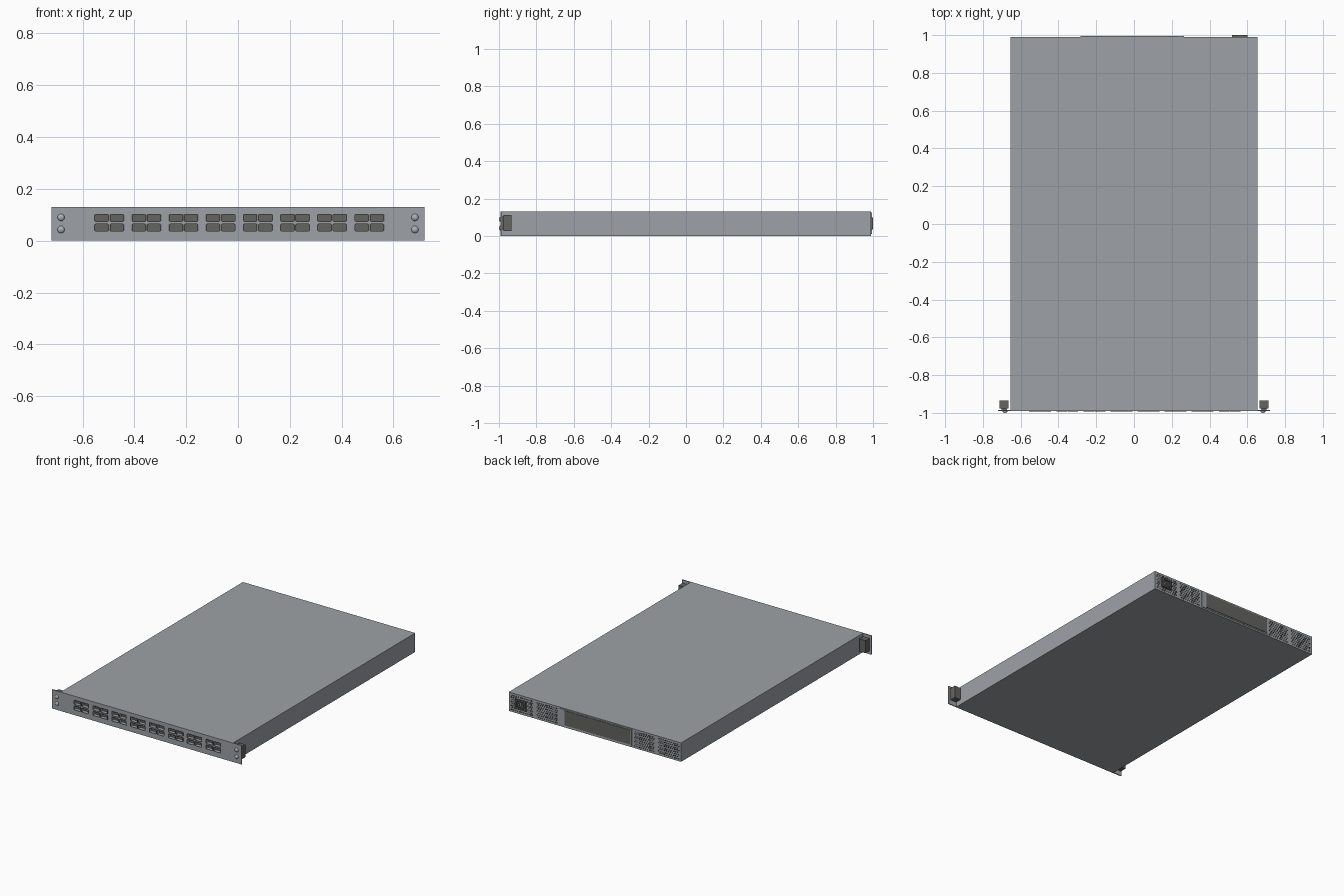
import bpy, bmesh, math
from mathutils import Matrix, Vector

if "Cube" in bpy.data.objects:
    bpy.data.objects.remove(bpy.data.objects["Cube"])


def material(name, rgb):
    m = bpy.data.materials.new(name)
    m.diffuse_color = (*rgb, 1)
    m.use_nodes = True
    m.node_tree.nodes["Principled BSDF"].inputs["Base Color"].default_value = m.diffuse_color
    return m


GREY = material("chassis grey", (0.34, 0.36, 0.385))
DARK = material("dark plastic", (0.125, 0.125, 0.118))
BLACK = material("vent black", (0.06, 0.06, 0.06))
STEEL = material("screw steel", (0.42, 0.43, 0.45))


def finish(bm, name, mat):
    bmesh.ops.recalc_face_normals(bm, faces=bm.faces)
    me = bpy.data.meshes.new(name)
    bm.to_mesh(me)
    bm.free()
    me.materials.append(mat)
    ob = bpy.data.objects.new(name, me)
    bpy.context.collection.objects.link(ob)
    return ob


def add_box(bm, x0, x1, y0, y1, z0, z1):
    mid = Vector(((x0 + x1) / 2, (y0 + y1) / 2, (z0 + z1) / 2))
    size = Matrix.Diagonal((x1 - x0, y1 - y0, z1 - z0, 1))
    bmesh.ops.create_cube(bm, size=1, matrix=Matrix.Translation(mid) @ size)


def boxes(name, mat, *dims):
    bm = bmesh.new()
    for d in dims:
        add_box(bm, *d)
    return finish(bm, name, mat)


# port layout: eight groups of two by two
cells = [(-0.555 + 0.1434 * g + 0.0585 * c, z) for g in range(8) for c in range(2) for z in (0.035, 0.073)]
PW, PH, DEPTH = 0.0575, 0.031, 0.024

# chassis and front panel, with the port openings cut through
chassis = boxes("chassis", GREY, (-0.655, 0.655, -0.984, 0.989, 0, 0.13))
panel = boxes("front_panel", GREY, (-0.72, 0.72, -0.991, -0.984, 0, 0.13))
cutter = boxes("port_cutter", GREY, *[(x + .003, x + PW - .003, -1.1, -0.991 + DEPTH, z + .002, z + PH - .002)
                                      for x, z in cells])
cutter.hide_render = True
for ob in (chassis, panel):
    mod = ob.modifiers.new("ports", 'BOOLEAN')
    mod.object = cutter
    mod.solver = 'EXACT'
    bpy.context.view_layer.objects.active = ob
    bpy.ops.object.modifier_apply(modifier=mod.name)
bpy.data.objects.remove(cutter)

# dark backs inside the openings
boxes("port_backs", DARK, *[(x + .003, x + PW - .003, -0.993 + DEPTH, -0.991 + DEPTH, z + .002, z + PH - .002)
                            for x, z in cells])

# thin port rims with chamfered corners
bm = bmesh.new()
for x, z in cells:
    k = 0.004
    outline = [(k, 0), (PW - k, 0), (PW, k), (PW, PH - k), (PW - k, PH), (k, PH), (0, PH - k), (0, k)]
    rings = []
    for y, s in ((-0.990, 1), (-0.993, 1), (-0.993, 0.87), (-0.990, 0.87)):
        rings.append([bm.verts.new((x + PW / 2 + (u - PW / 2) * s, y, z + PH / 2 + (v - PH / 2) * s))
                      for u, v in outline])
    for a, b in zip(rings, rings[1:]):
        for i in range(8):
            j = (i + 1) % 8
            bm.faces.new((a[i], a[j], b[j], b[i]))
finish(bm, "port_rims", DARK)

# domed screws on the rack ears
bm = bmesh.new()
for sx in (-1, 1):
    for z in (0.043, 0.09):
        bmesh.ops.create_uvsphere(bm, u_segments=16, v_segments=8, radius=0.014,
                                  matrix=Matrix.Translation((sx * 0.683, -0.990, z)) @ Matrix.Diagonal((1, 0.7, 1, 1)))
screws = finish(bm, "ear_screws", STEEL)
for p in screws.data.polygons:
    p.use_smooth = True

# latch blocks behind the ears
for side, s in (("left", -1), ("right", 1)):
    spans = [(0.665, 0.711, -0.977, -0.934, 0.027, 0.113), (0.674, 0.702, -0.985, -0.976, 0.036, 0.104)]
    boxes(side + "_latch", DARK, *[(min(s * a, s * b), max(s * a, s * b), *r) for a, b, *r in spans])

# rear blank panel with its slim frame
boxes("rear_panel", DARK, (-0.275, 0.228, 0.988, 0.995, 0.018, 0.118))
boxes("rear_panel_frame", GREY, (-0.282, 0.265, 0.988, 0.992, 0.01, 0.018), (-0.282, 0.265, 0.988, 0.992, 0.118, 0.125),
      (0.228, 0.265, 0.988, 0.994, 0.01, 0.125), (-0.282, -0.275, 0.988, 0.994, 0.01, 0.125))

# rear perforations: staggered hexagonal holes
bm = bmesh.new()
turn = Matrix.Rotation(math.pi / 2, 4, 'X')
for x0, x1 in ((-0.645, -0.475), (-0.455, -0.295), (0.28, 0.45), (0.47, 0.645)):
    for row in range(8):
        x = x0 + 0.007 + (row % 2) * 0.008
        while x < x1 - 0.005:
            z = 0.016 + row * 0.014
            if not (0.515 < x < 0.605 and 0.03 < z < 0.105):
                bmesh.ops.create_cone(bm, cap_ends=True, segments=6, radius1=0.006, radius2=0.006, depth=0.002,
                                      matrix=Matrix.Translation((x, 0.989, z)) @ turn)
            x += 0.016
finish(bm, "rear_vent_holes", BLACK)

# power inlet: rim, well and three pins
boxes("power_inlet_rim", DARK, (0.52, 0.6, 0.988, 1.0, 0.035, 0.045), (0.52, 0.6, 0.988, 1.0, 0.09, 0.1),
      (0.52, 0.53, 0.988, 1.0, 0.045, 0.09), (0.59, 0.6, 0.988, 1.0, 0.045, 0.09))
boxes("power_inlet_well", BLACK, (0.53, 0.59, 0.988, 0.992, 0.045, 0.09))
boxes("power_inlet_pins", STEEL, *[(x - .003, x + .003, 0.991, 0.998, z - .007, z + .007)
                                   for x, z in ((0.543, 0.062), (0.56, 0.074), (0.577, 0.062))])
